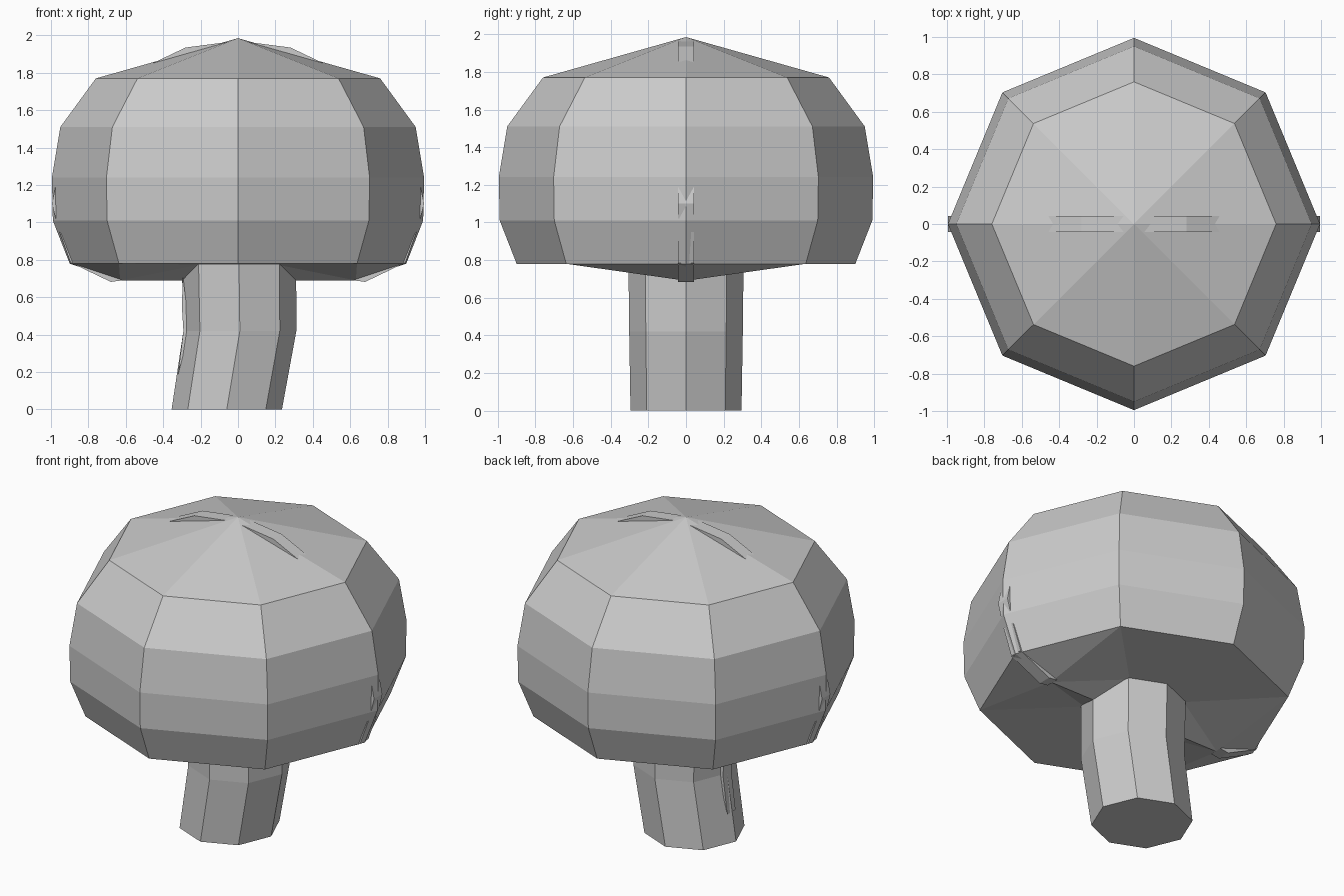
import bpy, bmesh, math

cube = bpy.data.objects.get("Cube")
if cube:
    bpy.data.objects.remove(cube, do_unlink=True)

grey = bpy.data.materials.new("plain grey")
grey.use_nodes = True
GREY = (0.6, 0.6, 0.6, 1)
grey.diffuse_color = GREY
grey.node_tree.nodes["Principled BSDF"].inputs["Base Color"].default_value = GREY

SIDES = 8


def finish(name, bm):
    bmesh.ops.recalc_face_normals(bm, faces=bm.faces)
    mesh = bpy.data.meshes.new(name)
    bm.to_mesh(mesh)
    bm.free()
    mesh.materials.append(grey)
    obj = bpy.data.objects.new(name, mesh)
    bpy.context.collection.objects.link(obj)
    return obj


def ring(bm, radius, z, cx=0):
    return [bm.verts.new((cx + radius * math.cos(math.tau * i / SIDES),
                          radius * math.sin(math.tau * i / SIDES), z))
            for i in range(SIDES)]


def bridge(bm, a, b):
    for i in range(SIDES):
        j = (i + 1) % SIDES
        bm.faces.new((a[i], a[j], b[j], b[i]))


# Cap: stacked octagons closed by a shallow pointed top
bm = bmesh.new()
profile = [(0.9, 0.78), (0.99, 1.01), (0.995, 1.24), (0.95, 1.51), (0.76, 1.77)]
rings = [ring(bm, r, z) for r, z in profile]
for lower, upper in zip(rings, rings[1:]):
    bridge(bm, lower, upper)
apex = bm.verts.new((0, 0, 1.985))
for i in range(SIDES):
    bm.faces.new((rings[-1][i], rings[-1][(i + 1) % SIDES], apex))

# Underside: nearly flat, with a low ridge on each side of the stem
outer, inner = rings[0], ring(bm, 0.29, 0.775)
half = SIDES // 2
ridge = {}
for i in (0, half):
    inner[i].co.z = 0.69
    ridge[i] = bm.verts.new((0.63 if i == 0 else -0.63, 0, 0.69))
for i in range(SIDES):
    j = (i + 1) % SIDES
    if i in ridge or j in ridge:
        k, other = (i, j) if i in ridge else (j, i)
        mid = ridge[k]
        bm.faces.new((outer[k], outer[other], mid))
        bm.faces.new((mid, outer[other], inner[other]))
        bm.faces.new((mid, inner[other], inner[k]))
    else:
        bm.faces.new((outer[i], outer[j], inner[j], inner[i]))
finish("cap", bm)

# Stem: bent octagonal column
bm = bmesh.new()
stem = [ring(bm, 0.295, 0.0, -0.06), ring(bm, 0.302, 0.42, 0.01),
        ring(bm, 0.306, 0.8, 0.005)]
for lower, upper in zip(stem, stem[1:]):
    bridge(bm, lower, upper)
bm.faces.new(stem[0])
bm.faces.new(stem[-1])
finish("stem", bm)


def ridge_strip(name, outline, side=1, width=0.042):
    """Narrow strip with an outline in x and z, centred on y = 0."""
    bm = bmesh.new()
    front, back = [[bm.verts.new((side * x, y, z)) for x, z in outline]
                   for y in (-width, width)]
    bm.faces.new(front)
    bm.faces.new(back)
    for i in range(len(outline)):
        j = (i + 1) % len(outline)
        bm.faces.new((front[i], front[j], back[j], back[i]))
    finish(name, bm)


# Thin strips that break through the cap and the stem
for label, side in (("left", 1), ("right", -1)):
    ridge_strip(label + "_top_strip",
                [(0.48, 1.84), (0.28, 1.935), (0.05, 1.965), (0.1, 1.9)], side)
    ridge_strip(label + "_side_strip",
                [(0.97, 1.22), (0.995, 1.1), (0.975, 1.02), (0.95, 1.1)], side)
    ridge_strip(label + "_rim_strip",
                [(0.955, 0.95), (0.895, 0.785), (0.68, 0.682), (0.62, 0.69),
                 (0.85, 0.85)], side)
ridge_strip("stem_strip", [(-0.295, 0.72), (-0.3, 0.55), (-0.292, 0.42),
                           (-0.322, 0.18), (-0.26, 0.42)])
